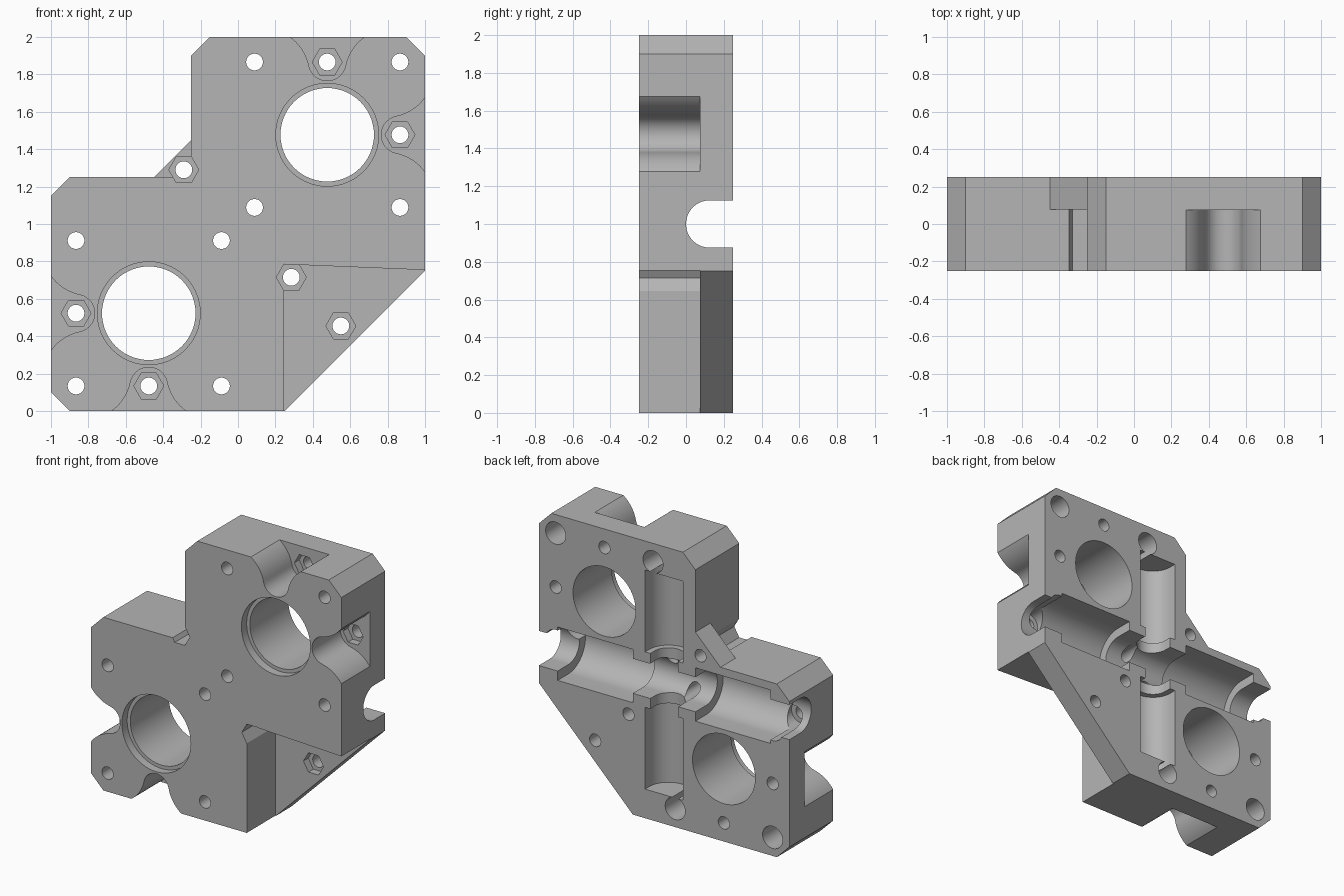
import bpy
import bmesh
from math import sin, cos, pi, atan2, radians

old = bpy.data.objects.get("Cube")
if old:
    bpy.data.objects.remove(old, do_unlink=True)

grey = bpy.data.materials.new("plain grey")
grey.use_nodes = True
grey.diffuse_color = (0.46, 0.46, 0.46, 1)
grey.node_tree.nodes["Principled BSDF"].inputs["Base Color"].default_value = (0.46, 0.46, 0.46, 1)

PLACE = {
    "X": lambda u, w, d: (d, u, w),
    "Y": lambda u, w, d: (u, d, w),
    "Z": lambda u, w, d: (u, w, d),
}


def prism(name, pts, lo, hi, axis="Y"):
    """Extrude a flat outline between lo and hi along an axis."""
    bm = bmesh.new()
    place = PLACE[axis]
    a = [bm.verts.new(place(u, w, lo)) for u, w in pts]
    b = [bm.verts.new(place(u, w, hi)) for u, w in pts]
    bm.faces.new(a)
    bm.faces.new(b)
    n = len(pts)
    for i in range(n):
        j = (i + 1) % n
        bm.faces.new((a[i], a[j], b[j], b[i]))
    bmesh.ops.recalc_face_normals(bm, faces=bm.faces)
    mesh = bpy.data.meshes.new(name)
    bm.to_mesh(mesh)
    bm.free()
    mesh.materials.append(grey)
    obj = bpy.data.objects.new(name, mesh)
    bpy.context.collection.objects.link(obj)
    return obj


def arc(cx, cy, r, start, end, n):
    return [(cx + r * cos(start + (end - start) * i / n),
             cy + r * sin(start + (end - start) * i / n)) for i in range(n + 1)]


def circle(cx, cy, r, n=48):
    return arc(cx, cy, r, 0, 2 * pi, n)[:-1]


def combine(tool, operation="DIFFERENCE"):
    mod = body.modifiers.new("combine", "BOOLEAN")
    mod.operation = operation
    mod.solver = "EXACT"
    mod.object = tool
    bpy.context.view_layer.objects.active = body
    bpy.ops.object.modifier_apply(modifier=mod.name)
    bpy.data.objects.remove(tool, do_unlink=True)


def cut(pts, lo, hi, axis="Y"):
    combine(prism("cutter", pts, lo, hi, axis))


def bell():
    """Rounded recess around a nut, opening outwards along +u."""
    big, r = 0.25, 0.1
    cu, cv = -0.07, 0.343
    t = atan2(cv, cu)
    edge = atan2(0.2 - cv, 0.135 - cu)
    flare = arc(cu, cv, big, edge, t - pi, 10)
    half = flare + arc(0, 0, r, t, pi, 10)[1:]
    half = [(0.3, 0.2 + 0.165 * 0.7)] + half
    return half + [(u, -v) for u, v in reversed(half) if abs(v) > 1e-5]


def u_channel(centre, r, mid, axis):
    """Round-bottomed slot open to the back."""
    if axis == "X":
        return [(0.4, mid - r)] + arc(centre, mid, r, 1.5 * pi, 0.5 * pi, 28) + [(0.4, mid + r)]
    return [(mid - r, 0.4)] + arc(mid, centre, r, pi, 2 * pi, 28) + [(mid + r, 0.4)]


# Main plate with chamfered corners
body = prism("carriage_body", [
    (-0.9, 0), (0.25, 0), (1, 0.75), (1, 1.9), (0.9, 2), (-0.15, 2),
    (-0.25, 1.9), (-0.25, 1.25), (-0.9, 1.25), (-1, 1.15), (-1, 0.1)], -0.25, 0.25)

# Thin web in the inner corner
combine(prism("corner_web", [(-0.5, 1.2), (-0.2, 1.2), (-0.2, 1.5)], 0.078, 0.25), "UNION")

# Front pocket beside the sloped edge
cut([(0.245, -0.1), (0.245, 0.785), (1.1, 0.75), (1.1, -0.1)], -0.4, 0.075)

FLOOR, NUT = 0.075, 0.13
NEAR, MID, FAR = 0.0885, 0.477, 0.866


def nut_hole(x, z):
    cut(circle(x, z, 0.08, 6), -0.4, NUT)
    cut(circle(x, z, 0.045, 24), -0.4, 0.4)


# Features repeated by a half turn about the plate centre
for s in (1, -1):
    # Large bores with a shallow front step
    x, z = s * MID, 1 + s * MID
    cut(circle(x, z, 0.25, 64), -0.4, 0.4)
    cut(circle(x, z, 0.275, 64), -0.4, -0.19)

    # Nut recesses on the two outer edges
    x, z = s * MID, 1 + s * FAR
    cut([(x + v, z + s * u) for u, v in bell()], -0.4, FLOOR)
    nut_hole(x, z)
    x, z = s * FAR, 1 + s * MID
    cut([(x + s * u, z + v) for u, v in bell()], -0.4, FLOOR)
    nut_hole(x, z)

    # Bearing seats on the back
    lo, hi = sorted((s * 0.25, s * 0.85))
    cut(u_channel(0.125, 0.1925, 1, "X"), lo, hi, "X")
    lo, hi = sorted((1 + s * 0.2, 1 + s * 0.79))
    cut(u_channel(0.2, 0.152, 0, "Z"), lo, hi, "Z")

# Rod channels on the back
cut(u_channel(0.125, 0.125, 1, "X"), -1.2, 1.2, "X")
cut(u_channel(0.2, 0.11, 0, "Z"), 0.7, 1.3, "Z")

# Screw holes with head recesses opening to the back
for s in (1, -1):
    for a, b in ((NEAR, NEAR), (NEAR, FAR), (FAR, NEAR), (FAR, FAR)):
        x, z = s * a, 1 + s * b
        cut(circle(x, z, 0.045, 24), -0.4, 0.4)
        if (a, b) != (NEAR, NEAR):
            cut(circle(x, z, 0.08, 32), -0.08, 0.4)

# Extra nut holes in the thin areas
for x, z in ((0.285, 0.715), (0.55, 0.455), (-0.29, 1.29)):
    nut_hole(x, z)

# Smooth the round walls, keep edges sharp
bpy.ops.object.select_all(action="DESELECT")
body.select_set(True)
bpy.context.view_layer.objects.active = body
bpy.ops.object.shade_smooth_by_angle(angle=radians(25))
